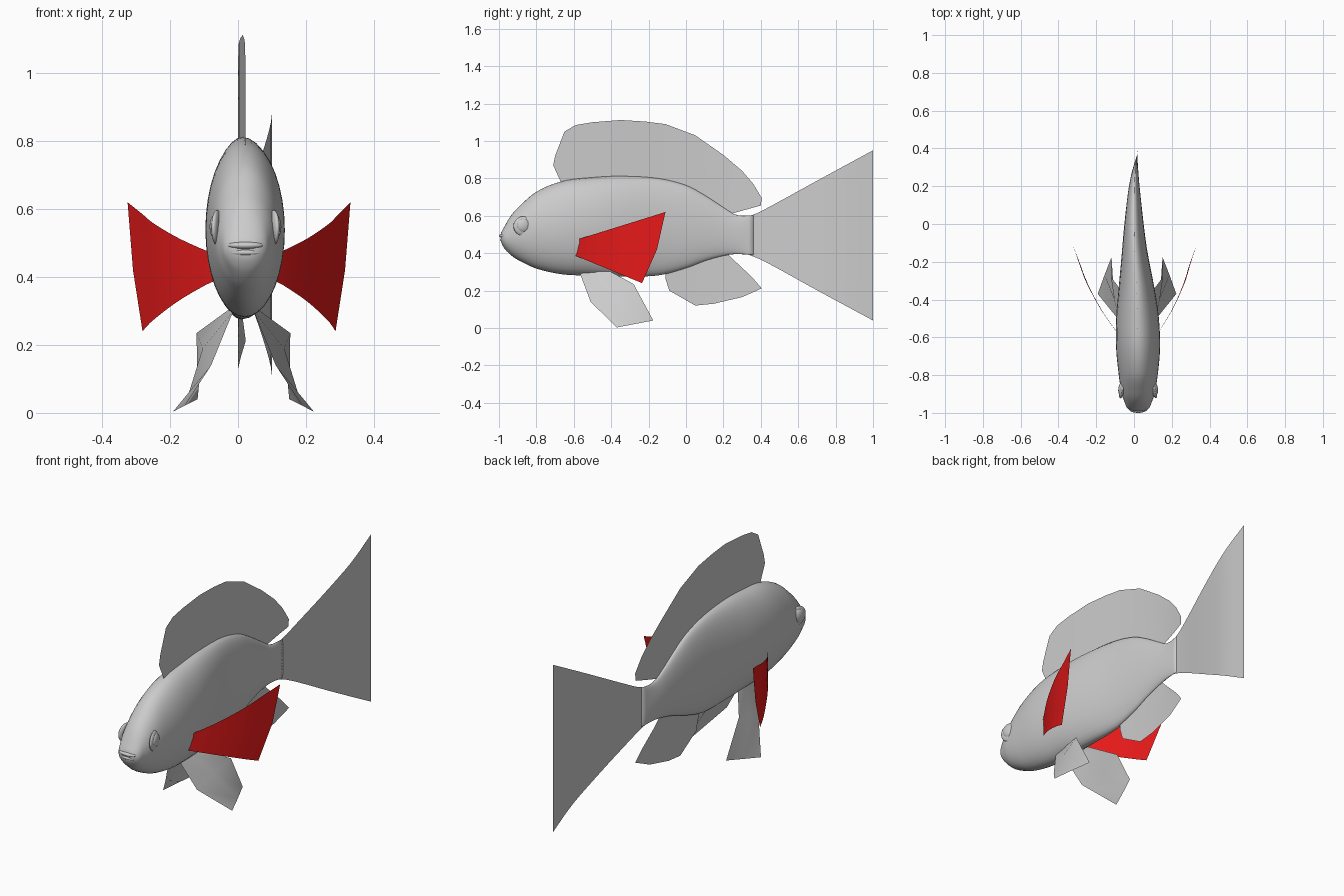
import bpy, bmesh, math
from mathutils import Matrix

if "Cube" in bpy.data.objects:
    bpy.data.objects.remove(bpy.data.objects["Cube"])


def smooth(table, y):
    """Cubic interpolation through rows of (y, value)."""
    n = len(table)
    if y <= table[0][0]:
        return table[0][1]
    if y >= table[-1][0]:
        return table[-1][1]
    i = max(k for k in range(n - 1) if table[k][0] <= y)

    def slope(k):
        a, b = table[max(k - 1, 0)], table[min(k + 1, n - 1)]
        return (b[1] - a[1]) / (b[0] - a[0])
    (y0, v0), (y1, v1) = table[i], table[i + 1]
    h = y1 - y0
    t = (y - y0) / h
    return ((2*t**3 - 3*t*t + 1) * v0 + (t**3 - 2*t*t + t) * h * slope(i)
            + (3*t*t - 2*t**3) * v1 + (t**3 - t*t) * h * slope(i + 1))


# sideways sway of the spine
SWAY = [(-1, .022), (-.7, .022), (-.4, .016), (-.1, .002), (.1, 0), (.25, .004),
        (.4, .022), (.64, .068), (.8, .094), (.88, .1), (1, .1)]


def sway(y):
    return smooth(SWAY, y)


def finish(name, bm, mat=None):
    me = bpy.data.meshes.new(name)
    bm.to_mesh(me)
    bm.free()
    for p in me.polygons:
        p.use_smooth = True
    ob = bpy.data.objects.new(name, me)
    bpy.context.collection.objects.link(ob)
    if mat:
        me.materials.append(mat)
    return ob


def sheet(name, rows, mat=None):
    """Thin surface through rows of equally many points."""
    bm = bmesh.new()
    vs = [[bm.verts.new(p) for p in r] for r in rows]
    for a, b in zip(vs, vs[1:]):
        for j in range(len(a) - 1):
            bm.faces.new((a[j], b[j], b[j + 1], a[j + 1]))
    return finish(name, bm, mat)


def median_fin(name, pairs, steps=4):
    """Fin on the spine: pairs of base (y, z) and rim (y, z)."""
    rows = []
    for (y0, z0), (y1, z1) in pairs:
        row = []
        for k in range(steps + 1):
            t = k / steps
            y = y0 + (y1 - y0) * t
            row.append((sway(y), y, z0 + (z1 - z0) * t))
        rows.append(row)
    return sheet(name, rows)


# body: lofted ellipses (y, top, bottom, half width)
BODY = [(-.99, .508, .462, .035), (-.975, .535, .43, .058), (-.94, .595, .393, .073),
        (-.9, .642, .365, .087), (-.8, .728, .318, .103), (-.66, .785, .287, .116),
        (-.5, .805, .28, .113), (-.35, .812, .276, .096), (-.15, .8, .281, .068),
        (0, .763, .32, .051), (.1, .71, .358, .04), (.2, .645, .386, .028),
        (.27, .604, .395, .018), (.36, .603, .39, .002)]
col = [[(r[0], r[k]) for r in BODY] for k in (1, 2, 3)]
bm = bmesh.new()
rings, seg, N = [], 36, 64
for i in range(N + 1):
    y = -.99 + 1.35 * (i / N) ** 1.25
    top, bot, w = (smooth(c, y) for c in col)
    mid, h = (top + bot) / 2, (top - bot) / 2
    rings.append([bm.verts.new((sway(y) + w * math.cos(2 * math.pi * j / seg), y,
                                mid + h * math.sin(2 * math.pi * j / seg)))
                  for j in range(seg)])
for a, b in zip(rings, rings[1:]):
    for j in range(seg):
        k = (j + 1) % seg
        bm.faces.new((a[j], a[k], b[k], b[j]))
bm.faces.new(rings[0])
bm.faces.new(rings[-1][::-1])
bmesh.ops.recalc_face_normals(bm, faces=bm.faces)
finish("body", bm)


def ellipsoid(name, loc, size, turn=0):
    bm = bmesh.new()
    bmesh.ops.create_uvsphere(bm, u_segments=24, v_segments=14, radius=1)
    bm.transform(Matrix.Translation(loc) @ Matrix.Rotation(turn, 4, 'Z')
                 @ Matrix.Diagonal((*size, 1)))
    return finish(name, bm)


# lips and eyes
ellipsoid("upper_lip", (.022, -.976, .493), (.052, .024, .013))
ellipsoid("lower_lip", (.022, -.973, .472), (.05, .022, .012))
for s, side in ((1, "right"), (-1, "left")):
    ellipsoid(side + "_eye_socket", (.022 + s * .083, -.87, .545), (.014, .054, .052), s * .22)
    ellipsoid(side + "_eye", (.022 + s * .087, -.868, .548), (.017, .038, .037), s * .22)

# dorsal fin
median_fin("dorsal_fin", [
    ((-.66, .76), (-.71, .87)), ((-.64, .76), (-.70, .92)), ((-.61, .77), (-.65, 1.05)),
    ((-.56, .78), (-.59, 1.085)), ((-.48, .79), (-.5, 1.1)), ((-.34, .79), (-.35, 1.112)),
    ((-.22, .79), (-.22, 1.104)), ((-.12, .78), (-.11, 1.09)), ((-.03, .75), (.05, 1.03)),
    ((.04, .72), (.2, .925)), ((.1, .68), (.3, .84)), ((.15, .65), (.36, .77)),
    ((.19, .625), (.405, .695)), ((.22, .605), (.4, .655))])

# anal fin
median_fin("anal_fin", [
    ((-.11, .31), (-.11, .265)), ((-.1, .31), (-.09, .2)), ((-.02, .34), (.05, .12)),
    ((.04, .36), (.15, .13)), ((.1, .38), (.3, .165)), ((.15, .39), (.405, .212)),
    ((.19, .4), (.35, .275)), ((.22, .4), (.27, .35))])

# tail fin
rows = []
for i in range(17):
    y = .3 + .7 * i / 16
    top = smooth([(.3, .595), (.36, .605), (.45, .65), (.7, .787), (1, .95)], y)
    bot = smooth([(.3, .4), (.36, .383), (.45, .34), (.7, .202), (1, .04)], y)
    rows.append([(sway(y), y, bot + (top - bot) * k / 4) for k in range(5)])
sheet("tail_fin", rows)

# paired fins: red pectorals curving outwards, grey pelvics below
red = bpy.data.materials.new("fin_red")
red.diffuse_color = (.8, .01, .01, 1)
red.use_nodes = True
red.node_tree.nodes["Principled BSDF"].inputs["Base Color"].default_value = red.diffuse_color
OUT = [(-.6, .085), (-.575, .108), (-.45, .19), (-.3, .263), (-.235, .284), (-.11, .328)]
LOW, MID, HIGH = ((-.6, .39), (-.235, .24)), ((-.588, .43), (-.155, .42)), ((-.575, .475), (-.11, .62))
for s, side in ((1, "right"), (-1, "left")):
    rows = []
    for i in range(13):
        t = i / 12
        row = []
        for (y0, z0), (y1, z1) in (LOW, MID, HIGH):
            y = y0 + (y1 - y0) * t
            row.append((.02 * (1 - t) + .003 * t + s * smooth(OUT, y), y, z0 + (z1 - z0) * t))
        rows.append(row)
    sheet(side + "_pectoral_fin", rows, red)

    pelvic = [[(.03, -.57, .3), (.035, -.49, .31), (.04, -.41, .305)],
              [(.095, -.51, .14), (.12, -.4, .19), (.138, -.28, .235)],
              [(.208, -.37, .003), (.172, -.27, .022), (.135, -.175, .04)]]
    sheet(side + "_pelvic_fin", [[(.016 + s * x, y, z) for x, y, z in r] for r in pelvic])
